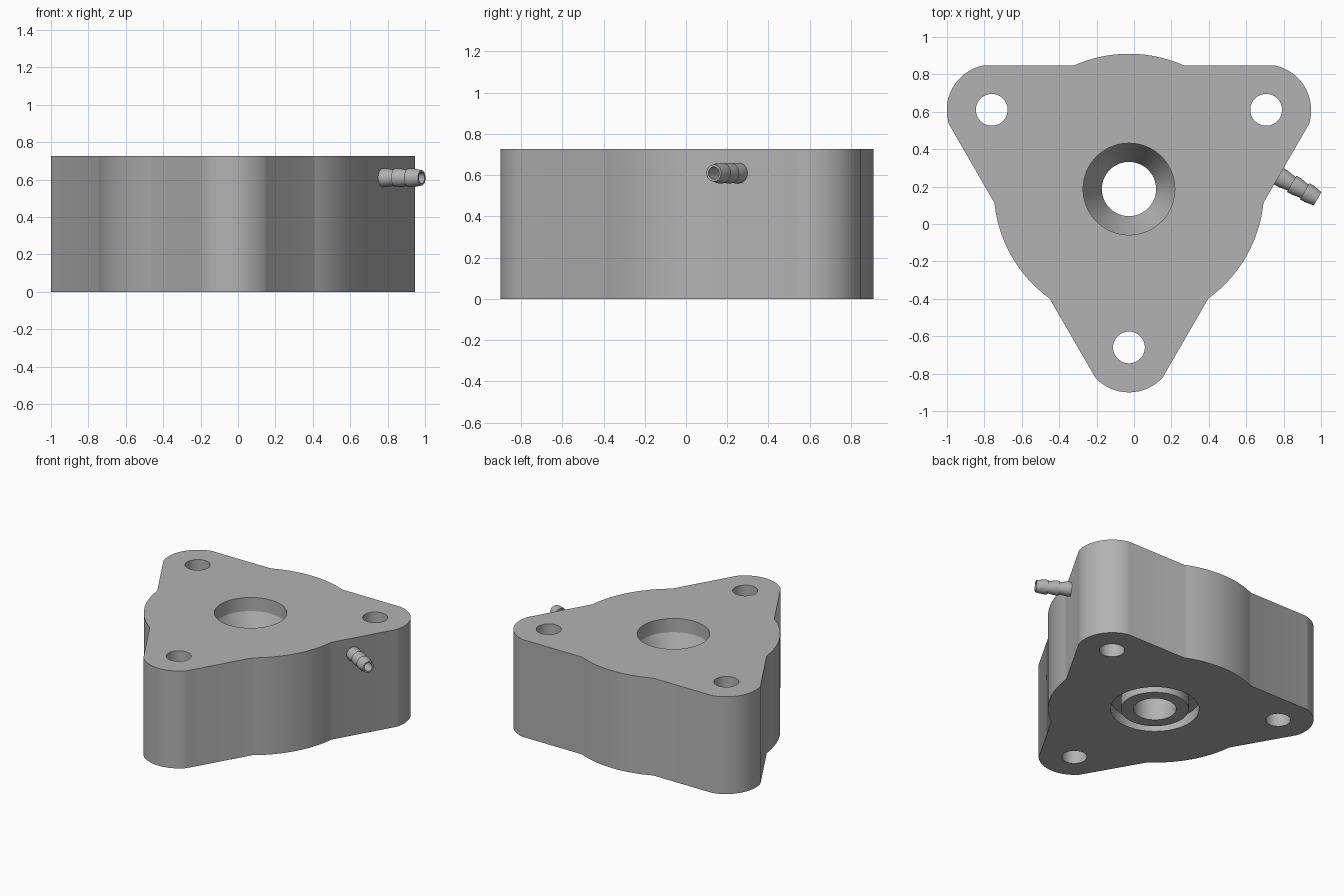
import bpy, bmesh
from math import sin, cos, acos, radians, degrees, pi
from mathutils import Matrix, Vector

if "Cube" in bpy.data.objects:
    bpy.data.objects.remove(bpy.data.objects["Cube"])

# Main dimensions
CENTRE = Vector((-0.027, 0.187, 0))
HEIGHT = 0.727
EDGE, DISC = 0.66, 0.723            # flat side distance, round bulge radius
LOBE_DIST, LOBE_R = 0.842, 0.245    # corner lobes
HOLE_DIST, HOLE_R = 0.847, 0.085    # bolt holes
LOBE_ANGLES = (-90, 30, 150)

grey = bpy.data.materials.new("grey metal")
grey.use_nodes = True
colour = (0.45, 0.45, 0.45, 1)
grey.diffuse_color = colour
grey.node_tree.nodes["Principled BSDF"].inputs["Base Color"].default_value = colour


def make_object(name, bm):
    bmesh.ops.recalc_face_normals(bm, faces=bm.faces)
    mesh = bpy.data.meshes.new(name)
    bm.to_mesh(mesh)
    bm.free()
    mesh.materials.append(grey)
    obj = bpy.data.objects.new(name, mesh)
    bpy.context.collection.objects.link(obj)
    return obj


def lathe(name, section, matrix, steps=96):
    """Spin a closed (radius, height) section about local z."""
    bm = bmesh.new()
    verts = [bm.verts.new((r, 0, z)) for r, z in section]
    edges = [bm.edges.new((a, b)) for a, b in zip(verts, verts[1:] + verts[:1])]
    bmesh.ops.spin(bm, geom=verts + edges, cent=(0, 0, 0), axis=(0, 0, 1),
                   angle=2 * pi, steps=steps, use_merge=True)
    bmesh.ops.remove_doubles(bm, verts=bm.verts, dist=1e-5)
    bm.transform(matrix)
    return make_object(name, bm)


def polar(radius, degree):
    a = radians(degree)
    return Vector((radius * cos(a), radius * sin(a), 0))


def arc(centre, radius, middle, half, steps):
    return [centre + polar(radius, middle - half + 2 * half * i / steps)
            for i in range(steps + 1)]


# Body outline: three corner lobes, flat sides, a round bulge on each side
lobe_half = 60 - degrees(acos((EDGE - LOBE_DIST / 2) / LOBE_R))
disc_half = degrees(acos(EDGE / DISC))
outline = []
for angle in LOBE_ANGLES:
    outline += arc(CENTRE + polar(LOBE_DIST, angle), LOBE_R, angle, lobe_half, 24)
    outline += arc(CENTRE, DISC, angle + 60, disc_half, 24)
bm = bmesh.new()
base = bm.faces.new([bm.verts.new(p) for p in outline])
top = bmesh.ops.extrude_face_region(bm, geom=[base], use_keep_orig=True)["geom"]
bmesh.ops.translate(bm, vec=(0, 0, HEIGHT),
                    verts=[v for v in top if isinstance(v, bmesh.types.BMVert)])
body = make_object("body", bm)

# Cutters: bolt holes, stepped bore with a tapered seat, seal groove underneath
place = Matrix.Translation(CENTRE)
cutters = [lathe("bolt_hole_cutter", [(0, -0.1), (HOLE_R, -0.1), (HOLE_R, 1), (0, 1)],
                 Matrix.Translation(CENTRE + polar(HOLE_DIST, a)), 48)
           for a in LOBE_ANGLES]
cutters.append(lathe("bore_cutter", [(0, -0.1), (0.145, -0.1), (0.145, 0.42),
                                     (0.245, 0.625), (0.245, 1), (0, 1)], place))
cutters.append(lathe("groove_cutter", [(0.23, -0.1), (0.3, -0.1),
                                       (0.3, 0.08), (0.23, 0.08)], place))
bpy.context.view_layer.objects.active = body
for cutter in cutters:
    cutter.hide_render = True
    mod = body.modifiers.new("cut", 'BOOLEAN')
    mod.operation, mod.solver, mod.object = 'DIFFERENCE', 'EXACT', cutter
    bpy.ops.object.modifier_apply(modifier=mod.name)
    bpy.data.objects.remove(cutter)

# Barbed hose fitting: three tapered barbs around a blind bore
barb, length = 0.08, 0.24
section = [(0, -0.02), (0.05, -0.02)]
for i in range(3):
    section += [(0.05, i * barb), (0.05, (i + 0.35) * barb), (0.041, (i + 1) * barb)]
section += [(0.03, length), (0.03, 0.02), (0, 0.02)]
direction = polar(1, -30)
turn = direction.to_track_quat('Z', 'Y').to_matrix().to_4x4()
fitting = lathe("hose_fitting", section,
                Matrix.Translation((0.774, 0.255, 0.61)) @ turn, 32)

# Smooth curved walls, keep rims sharp
for obj in (body, fitting):
    bpy.ops.object.select_all(action='DESELECT')
    obj.select_set(True)
    bpy.context.view_layer.objects.active = obj
    bpy.ops.object.shade_smooth_by_angle(angle=radians(25))
